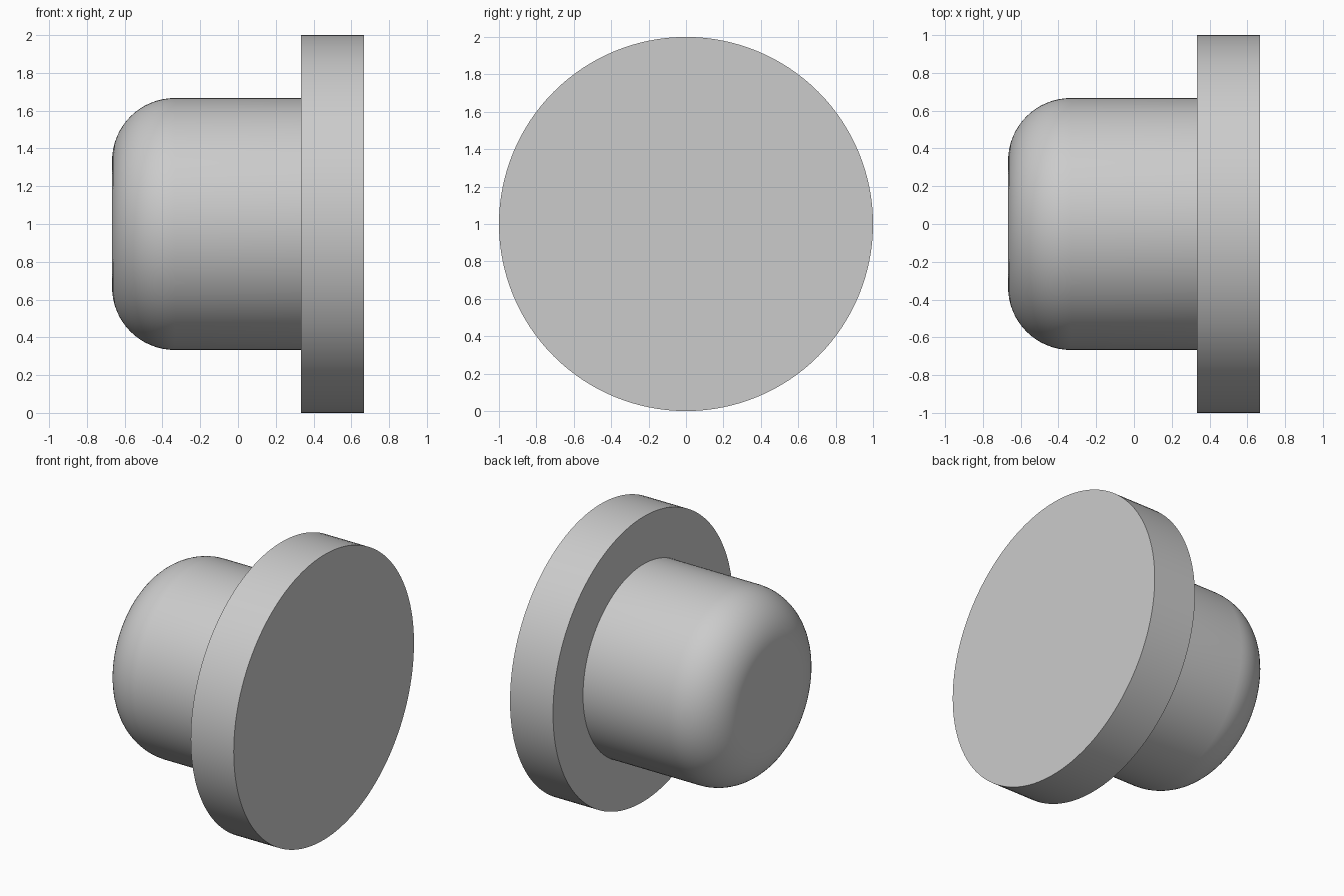
import bpy
import bmesh
from math import sin, cos, pi, radians
from mathutils import Matrix

cube = bpy.data.objects.get("Cube")
if cube:
    bpy.data.objects.remove(cube, do_unlink=True)

SEGMENTS = 128
FLANGE_R, PLUG_R, FILLET = 1.0, 0.667, 0.333
X_TIP, X_STEP, X_BACK = -0.667, 0.333, 0.667

grey = bpy.data.materials.new("plain grey")
grey.use_nodes = True
colour = (0.6, 0.6, 0.6, 1)
grey.diffuse_color = colour
grey.node_tree.nodes["Principled BSDF"].inputs["Base Color"].default_value = colour


def lathe(name, profile):
    """Revolve (x, radius) points around the horizontal axis at z = 1."""
    bm = bmesh.new()
    verts = [bm.verts.new((x, 0, r)) for x, r in profile]
    edges = [bm.edges.new(pair) for pair in zip(verts, verts[1:])]
    bmesh.ops.spin(bm, geom=verts + edges, cent=(0, 0, 0), axis=(1, 0, 0),
                   angle=2 * pi, steps=SEGMENTS, use_duplicate=False)
    bmesh.ops.remove_doubles(bm, verts=bm.verts, dist=1e-4)
    # Flat discs close the open rims
    rims = [e for e in bm.edges if e.is_boundary]
    bmesh.ops.holes_fill(bm, edges=rims, sides=0)
    bmesh.ops.recalc_face_normals(bm, faces=bm.faces)
    bmesh.ops.transform(bm, matrix=Matrix.Translation((0, 0, 1)), verts=bm.verts)
    mesh = bpy.data.meshes.new(name)
    bm.to_mesh(mesh)
    bm.free()
    mesh.materials.append(grey)
    obj = bpy.data.objects.new(name, mesh)
    bpy.context.collection.objects.link(obj)
    bpy.ops.object.select_all(action="DESELECT")
    obj.select_set(True)
    bpy.context.view_layer.objects.active = obj
    bpy.ops.object.shade_smooth_by_angle(angle=radians(30))
    return obj


# Rounded nose, straight shank, shoulder and wide flange in one turned body
STEPS = 16
nose = [(X_TIP + FILLET * (1 - sin(a)), PLUG_R - FILLET * (1 - cos(a)))
        for a in (pi / 2 * (1 - i / STEPS) for i in range(STEPS + 1))]
body = nose + [(X_STEP, PLUG_R), (X_STEP, FLANGE_R), (X_BACK, FLANGE_R)]
lathe("flanged_plug", body)
